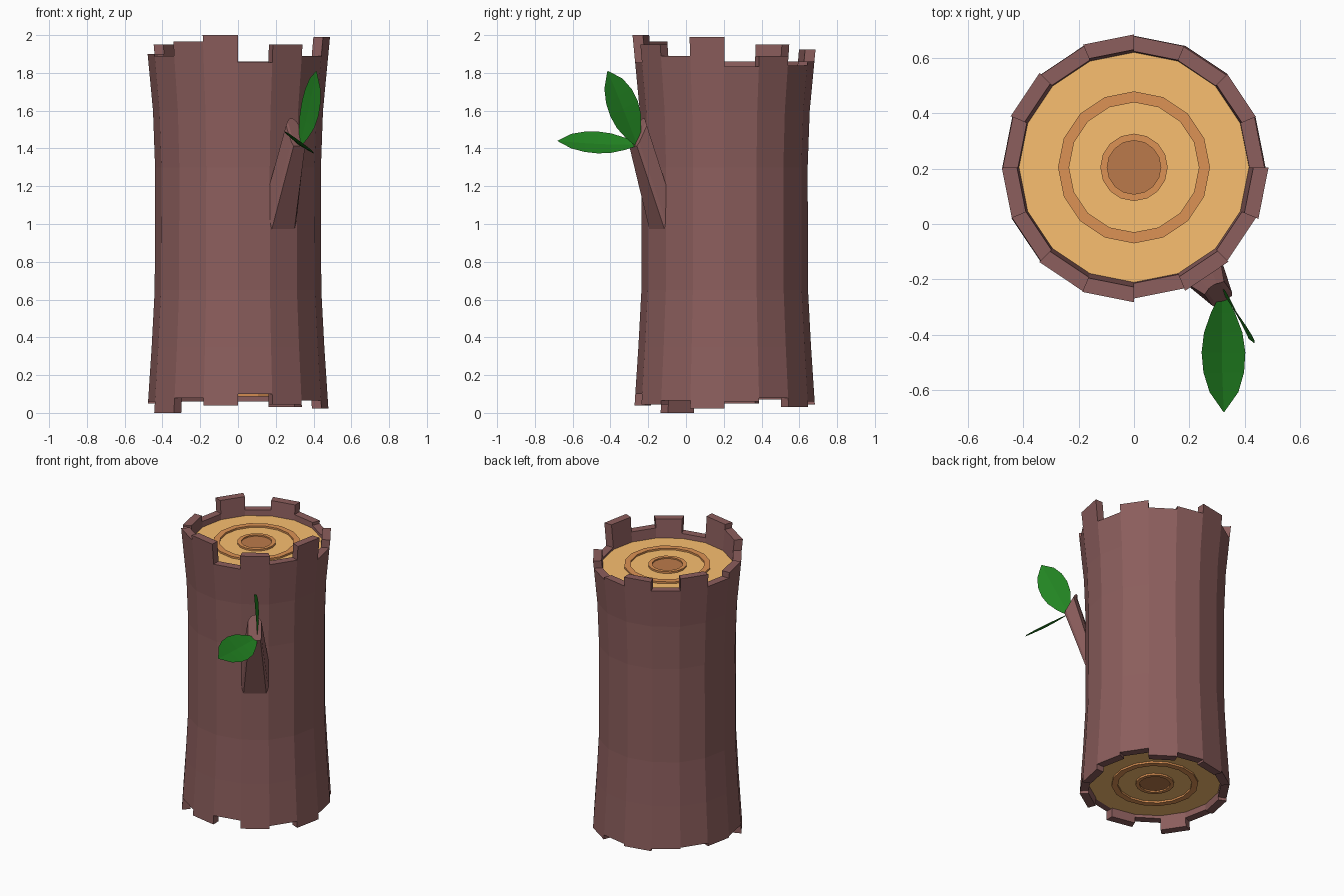
import bpy, math
from mathutils import Vector

if "Cube" in bpy.data.objects:
    bpy.data.objects.remove(bpy.data.objects["Cube"])

CY, N = 0.205, 16


def material(name, rgb):
    m = bpy.data.materials.new(name)
    m.diffuse_color = (*rgb, 1)
    m.use_nodes = True
    m.node_tree.nodes["Principled BSDF"].inputs["Base Color"].default_value = m.diffuse_color
    return m


BARK = material("bark", (0.262, 0.112, 0.109))
WOOD = material("wood", (0.95, 0.52, 0.16))
RING = material("ring_wood", (0.72, 0.29, 0.09))
HEART = material("heart_wood", (0.50, 0.195, 0.07))
LEAF = material("leaf_green", (0.016, 0.233, 0.016))


def make(name, verts, faces, mats, idx=None):
    me = bpy.data.meshes.new(name)
    me.from_pydata([tuple(v) for v in verts], [], faces)
    for m in mats:
        me.materials.append(m)
    if idx:
        me.polygons.foreach_set("material_index", idx)
    me.update()
    ob = bpy.data.objects.new(name, me)
    bpy.context.collection.objects.link(ob)
    return ob


def polar(r, k, z):
    a = 2 * math.pi * k / N
    return Vector((r * math.cos(a), CY + r * math.sin(a), z))


# Bark: flared outer wall, each plank with its own top and bottom height
PROFILE = [(0, .480), (.35, .457), (.65, .441), (1.3, .439), (1.6, .45), (2.0, .488)]
TOPS = [1.835, 1.89, 1.84, 1.86, 1.925, 1.86, 1.95, 1.86,
        1.90, 1.89, 1.965, 2.0, 1.855, 1.95, 1.89, 1.99]
BOTS = [.06, .08, .03, .06, .045, .06, .07, .05,
        .06, 0.0, .08, .04, .10, .045, .065, .022]
TOP_DISC, BOT_DISC = 1.822, .10
THICK = .055


def radius(z):
    for (z0, r0), (z1, r1) in zip(PROFILE, PROFILE[1:]):
        if z <= z1:
            return r0 + (r1 - r0) * (z - z0) / (z1 - z0)
    return PROFILE[-1][1]


verts, faces = [], []


def quad(*pts):
    faces.append(list(range(len(verts), len(verts) + 4)))
    verts.extend(pts)


for k in range(N):
    zs = [BOTS[k], .35, .65, 1.3, 1.6, TOPS[k]]
    for z0, z1 in zip(zs, zs[1:]):
        quad(polar(radius(z0), k, z0), polar(radius(z0), k + 1, z0),
             polar(radius(z1), k + 1, z1), polar(radius(z1), k, z1))
    # rim, inner wall and exposed plank sides at both ends
    for end, base, ends, sign in ((TOPS[k], TOP_DISC - .03, TOPS, 1),
                                  (BOTS[k], BOT_DISC + .04, BOTS, -1)):
        ro, ri, rb = radius(end), radius(end) - THICK, radius(base) - THICK
        rim = [polar(ro, k, end), polar(ro, k + 1, end), polar(ri, k + 1, end), polar(ri, k, end)]
        wall = [polar(ri, k, end), polar(ri, k + 1, end), polar(rb, k + 1, base), polar(rb, k, base)]
        quad(*rim[::sign])
        quad(*wall[::sign])
        for step, other in ((0, ends[k - 1]), (1, ends[(k + 1) % N])):
            if (end - other) * sign > 0:
                rn = radius(other)
                side = [polar(ro, k + step, end), polar(ri, k + step, end),
                        polar(rn - THICK, k + step, other), polar(rn, k + step, other)]
                quad(*side[::sign * (1 if step == 0 else -1)])
make("bark", verts, faces, [BARK])


# Cut ends: stepped growth rings, mirrored for the bottom
def cut_end(name, z, sign):
    steps = [(.428, 0), (.275, 0), (.275, .012), (.235, .012), (.235, 0),
             (.122, 0), (.122, .012), (.097, .012), (.097, .003)]
    mat_of = [0, 1, 1, 1, 0, 1, 1, 1]
    v = [polar(r, k, z + sign * h) for r, h in steps for k in range(N)]
    f, idx = [], []
    for i in range(len(steps) - 1):
        for k in range(N):
            q = [i * N + k, i * N + (k + 1) % N, (i + 1) * N + (k + 1) % N, (i + 1) * N + k]
            f.append(q[::sign])
            idx.append(mat_of[i])
    f.append(list(range(len(v) - N, len(v)))[::sign])
    idx.append(2)
    make(name, v, f, [WOOD, RING, HEART], idx)


cut_end("top_cut", TOP_DISC, 1)
cut_end("bottom_cut", BOT_DISC, -1)

# Branch stub: tapered prism rising off one plank
a = math.radians(-56.25)
out = Vector((math.cos(a), math.sin(a), 0))
tan = Vector((-out.y, out.x, 0))
UP = Vector((0, 0, 1))


def section(center, w, up):
    shape = [(-.85, -1), (.85, -1), (1, -.7), (1, .75), (.4, 1), (-.4, 1), (-1, .75), (-1, -.7)]
    return [center + tan * w * s + up * t for s, t in shape]


v = (section(Vector((.238, -.153, 1.105)), .085, UP * .137)
     + section(Vector((.305, -.252, 1.475)), .043, Vector((-.02, .028, .062)))
     + section(Vector((.299, -.246, 1.50)), .028, Vector((-.017, .022, .058))))
f = [[r * 8 + i, r * 8 + (i + 1) % 8, r * 8 + 8 + (i + 1) % 8, r * 8 + 8 + i]
     for r in range(2) for i in range(8)]
f += [list(range(7, -1, -1)), list(range(16, 24))]
make("branch_stub", v, f, [BARK])


# Leaves: pointed blades creased along the midrib
def leaf(name, start, tip, side, half, bow):
    start, tip, side = Vector(start), Vector(tip), Vector(side).normalized()
    normal = side.cross((tip - start).normalized()).normalized()
    if normal.z < 0:
        normal = -normal
    widths = [.08, .55, .88, 1, .93, .66, 0.02]
    v, f = [], []
    for i, w in enumerate(widths):
        t = i / 6
        c = start.lerp(tip, t) + normal * bow * math.sin(math.pi * t)
        v += [c - side * half * w + normal * .01 * w, c, c + side * half * w + normal * .01 * w]
        if i:
            b = 3 * i
            f += [[b - 3, b - 2, b + 1, b], [b - 2, b - 1, b + 2, b + 1]]
    make(name, v, f, [LEAF])


leaf("lower_leaf", (.32, -.25, 1.42), (.325, -.68, 1.44), (.82, 0, -.60), .098, -.008)
leaf("upper_leaf", (.325, -.255, 1.41), (.415, -.415, 1.81), (.46, -.77, -.42), .094, .004)
